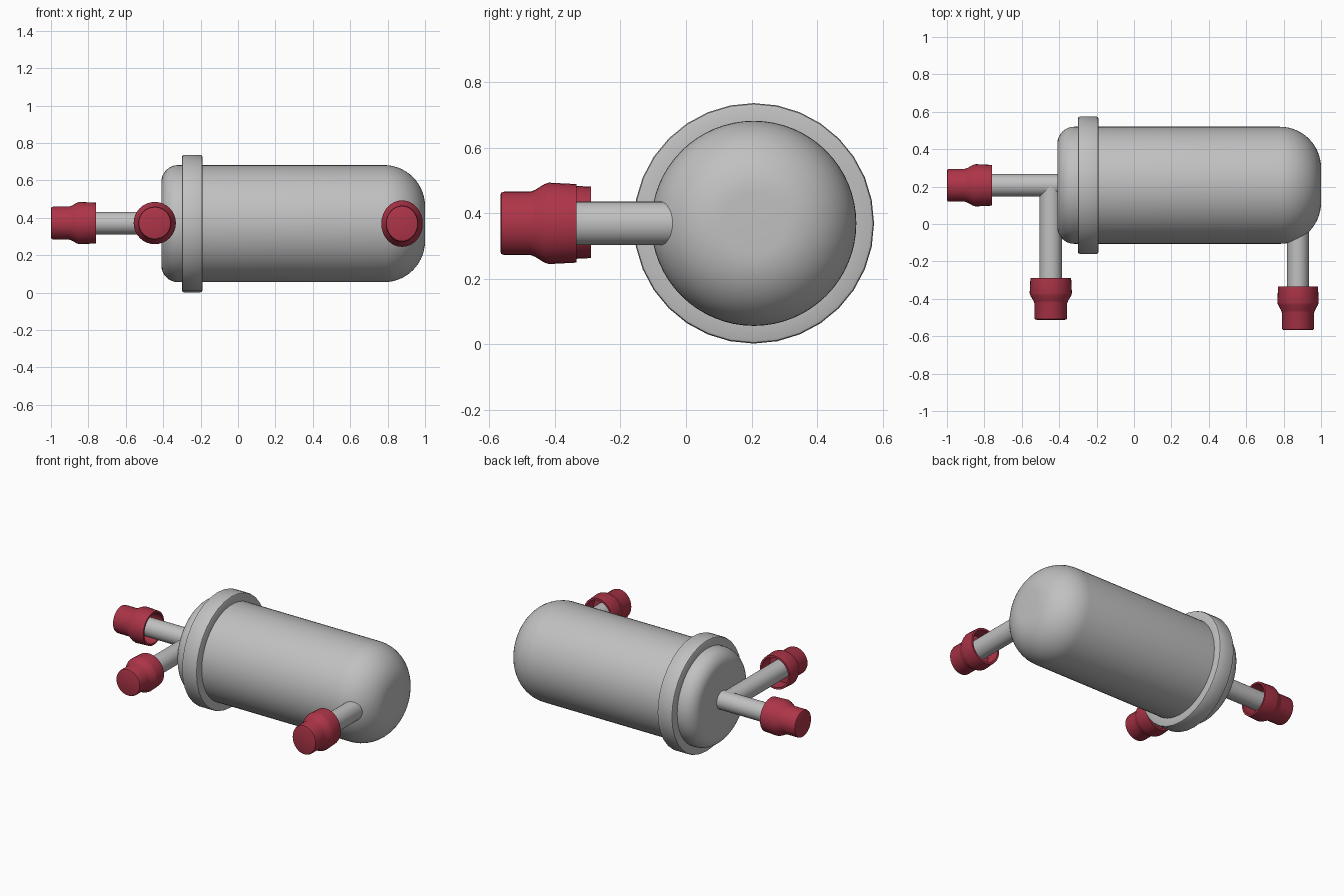
import bpy, bmesh, math
from mathutils import Vector, Matrix

if "Cube" in bpy.data.objects:
    bpy.data.objects.remove(bpy.data.objects["Cube"])


def material(name, rgb):
    m = bpy.data.materials.new(name)
    m.diffuse_color = (*rgb, 1)
    m.use_nodes = True
    m.node_tree.nodes["Principled BSDF"].inputs["Base Color"].default_value = m.diffuse_color
    return m


GREY = material("light grey metal", (0.53, 0.53, 0.53))
RED = material("red plastic", (0.42, 0.035, 0.065))


def lathe(name, profile, origin, axis, mat, sides=32, stretch=(1, 1, 1)):
    """Spin (distance, radius) points around an axis through origin."""
    turn = Vector((0, 0, 1)).rotation_difference(Vector(axis)).to_matrix().to_4x4()
    place = Matrix.Translation(origin) @ Matrix.Diagonal((*stretch, 1)) @ turn
    bm = bmesh.new()
    rings = []
    for d, r in profile:
        ring = []
        for i in range(sides):
            a = 2 * math.pi * i / sides
            ring.append(bm.verts.new((r * math.cos(a), r * math.sin(a), d)))
        rings.append(ring)
    for a, b in zip(rings, rings[1:]):
        for i in range(sides):
            j = (i + 1) % sides
            bm.faces.new((a[i], a[j], b[j], b[i]))
    bm.faces.new(rings[0])
    bm.faces.new(rings[-1])
    bmesh.ops.transform(bm, matrix=place, verts=bm.verts)
    bmesh.ops.recalc_face_normals(bm, faces=bm.faces)
    me = bpy.data.meshes.new(name)
    bm.to_mesh(me)
    bm.free()
    ob = bpy.data.objects.new(name, me)
    bpy.context.collection.objects.link(ob)
    me.materials.append(mat)
    bpy.ops.object.select_all(action='DESELECT')
    ob.select_set(True)
    bpy.context.view_layer.objects.active = ob
    bpy.ops.object.shade_smooth_by_angle(angle=math.radians(35))
    return ob


def fillet(d, r, size, start, end, n=10):
    """Quarter-round points centred at (d, r), angles in degrees from +d."""
    return [(d + size * math.cos(math.radians(t)), r + size * math.sin(math.radians(t)))
            for t in (start + (end - start) * i / n for i in range(n + 1))]


Y, Z = 0.207, 0.369      # tank centre line
TEE_X, OUT_X = -0.445, 0.877

# Tank: small rounding on the left end, big dome on the right end
lathe("tank_body", fillet(-0.32, 0.223, 0.09, 180, 90, 8) + fillet(0.78, 0.093, 0.22, 90, 0, 14),
      (0, Y, Z), (1, 0, 0), GREY, 64)

# Flange collar with softened rims
lathe("flange_ring", [(-0.300, 0.30), (-0.300, 0.357), (-0.297, 0.364), (-0.290, 0.367),
                      (-0.200, 0.367), (-0.193, 0.364), (-0.190, 0.357), (-0.190, 0.30)],
      (0, Y, Z), (1, 0, 0), GREY, 32)


def port(name, base, axis, start, tip, length, stretch=(1, 1, 1)):
    """Pipe with an open-backed stepped cap whose closed end is at tip."""
    lathe(name + "_pipe", [(start, 0.06), (tip - 0.08, 0.06)], base, axis, GREY, 32, stretch)
    # Lip, flare, narrow end, then hollow back around the pipe
    L = length
    cap = [(tip - 0.62 * L, 0.061), (tip - 0.62 * L, 0.097), (tip - L, 0.097), (tip - L, 0.109),
           (tip - 0.64 * L, 0.113), (tip - 0.58 * L, 0.109), (tip - 0.46 * L, 0.093),
           (tip - 0.40 * L, 0.088), (tip - 0.012, 0.088), (tip - 0.003, 0.085), (tip, 0.077)]
    lathe(name + "_cap", cap, base, axis, RED, 32, stretch)


# Left inlet, front branch of the tee, and front outlet (slightly oval)
port("left_inlet", (0, Y, Z + 0.003), (-1, 0, 0), 0.36, 1.0, 0.24)
port("front_branch", (TEE_X, 0, Z + 0.003), (0, -1, 0), -Y, 0.512, 0.222)
port("front_outlet", (OUT_X, 0, Z), (0, -1, 0), -0.15, 0.567, 0.232, (0.98, 1, 1.1))
